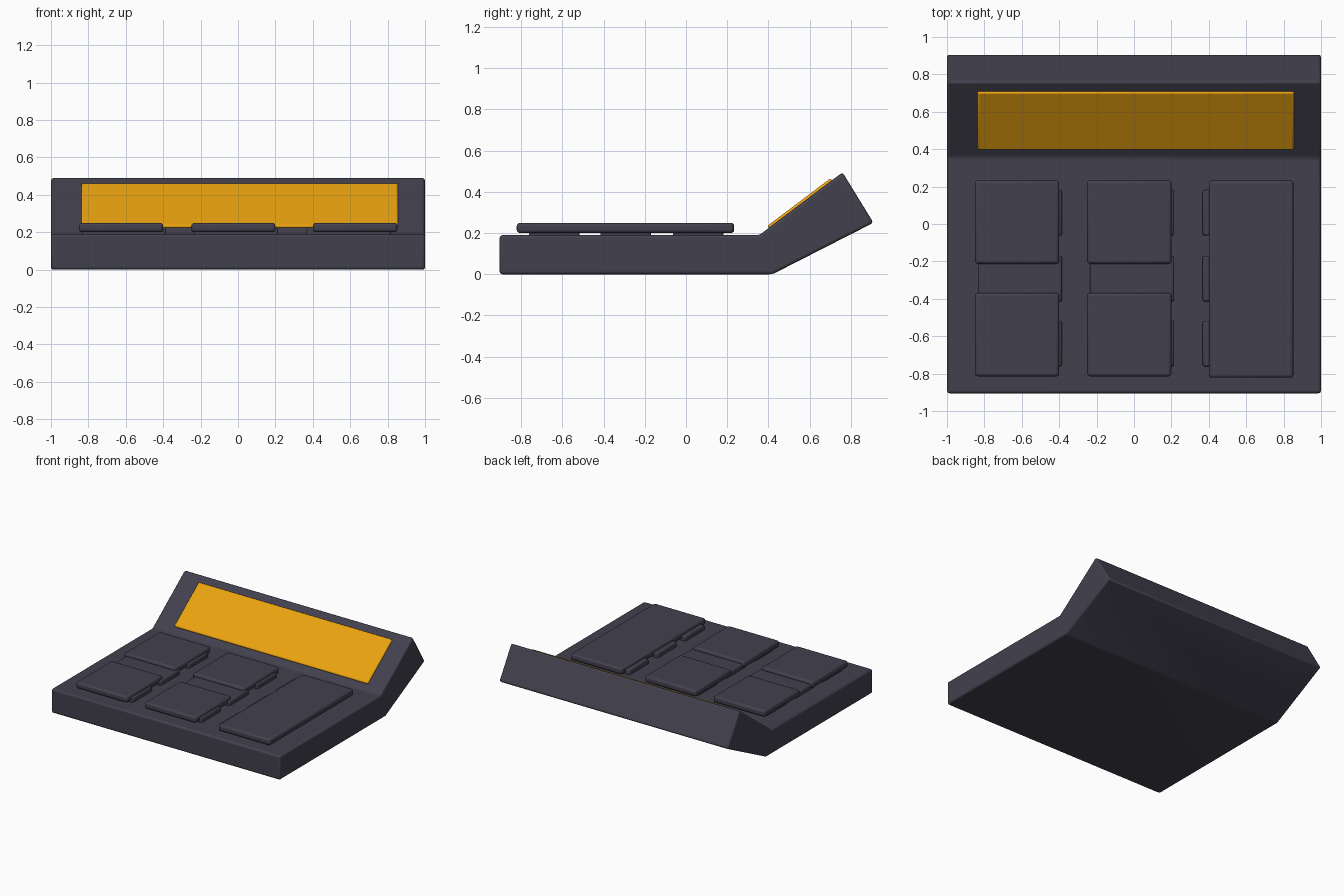
import bpy, bmesh, math

if "Cube" in bpy.data.objects:
    bpy.data.objects.remove(bpy.data.objects["Cube"])


def material(name, rgb):
    m = bpy.data.materials.new(name)
    m.diffuse_color = (*rgb, 1)
    m.use_nodes = True
    m.node_tree.nodes["Principled BSDF"].inputs["Base Color"].default_value = m.diffuse_color
    return m


DARK = material("dark_plastic", (0.055, 0.052, 0.075))
AMBER = material("amber_glass", (0.82, 0.36, 0.005))


def finish(ob, mat, width, segments=3):
    ob.data.materials.append(mat)
    b = ob.modifiers.new("Bevel", 'BEVEL')
    b.width = width
    b.segments = segments
    b.limit_method = 'ANGLE'
    b.angle_limit = math.radians(20)
    b.harden_normals = False
    bpy.context.view_layer.objects.active = ob
    ob.select_set(True)
    bpy.ops.object.shade_smooth_by_angle(angle=math.radians(35))
    ob.select_set(False)


def box(name, lo, hi, mat, width, tilt=0):
    bpy.ops.mesh.primitive_cube_add(size=1)
    ob = bpy.context.object
    ob.name = name
    for v in ob.data.vertices:
        v.co = [v.co[i] * (hi[i] - lo[i]) for i in range(3)]
    ob.location = [(lo[i] + hi[i]) / 2 for i in range(3)]
    ob.rotation_euler.x = tilt
    finish(ob, mat, width)
    return ob


# Body: side profile extruded across the width
profile = [(-0.905, 0), (0.42, 0), (0.91, 0.25), (0.76, 0.495), (0.355, 0.19), (-0.905, 0.19)]
bm = bmesh.new()
face = bm.faces.new([bm.verts.new((-1, y, z)) for y, z in profile])
ext = bmesh.ops.extrude_face_region(bm, geom=[face])
bmesh.ops.translate(bm, vec=(2, 0, 0),
                    verts=[g for g in ext["geom"] if isinstance(g, bmesh.types.BMVert)])
bmesh.ops.recalc_face_normals(bm, faces=bm.faces)
mesh = bpy.data.meshes.new("body")
bm.to_mesh(mesh)
bm.free()
body = bpy.data.objects.new("body", mesh)
bpy.context.collection.objects.link(body)
finish(body, DARK, 0.014)

# Screen: thin slab lying on the slanted panel
slope = math.atan2(0.305, 0.405)
L, T = 0.385, 0.03
cy, cz = 0.557, 0.338
box("screen", (-0.837, cy - L / 2, cz - T / 2), (0.856, cy + L / 2, cz + T / 2),
    AMBER, 0.01, slope)

# Small lower keys, three rows in three columns
for c, x in enumerate((-0.835, -0.235, 0.367)):
    for r, y in enumerate((0.06, -0.292, -0.64)):
        box(f"lower_key_{c}_{r}", (x, y - 0.122, 0.175), (x + 0.45, y + 0.122, 0.228),
            DARK, 0.012)

# Raised key plates: four squares and one tall key
for c, x in enumerate((-0.85, -0.25)):
    for r, y in enumerate((-0.213, -0.815)):
        box(f"key_plate_{c}_{r}", (x, y, 0.2), (x + 0.45, y + 0.447, 0.25), DARK, 0.016)
box("tall_key_plate", (0.4, -0.822, 0.2), (0.852, 0.232, 0.25), DARK, 0.016)
